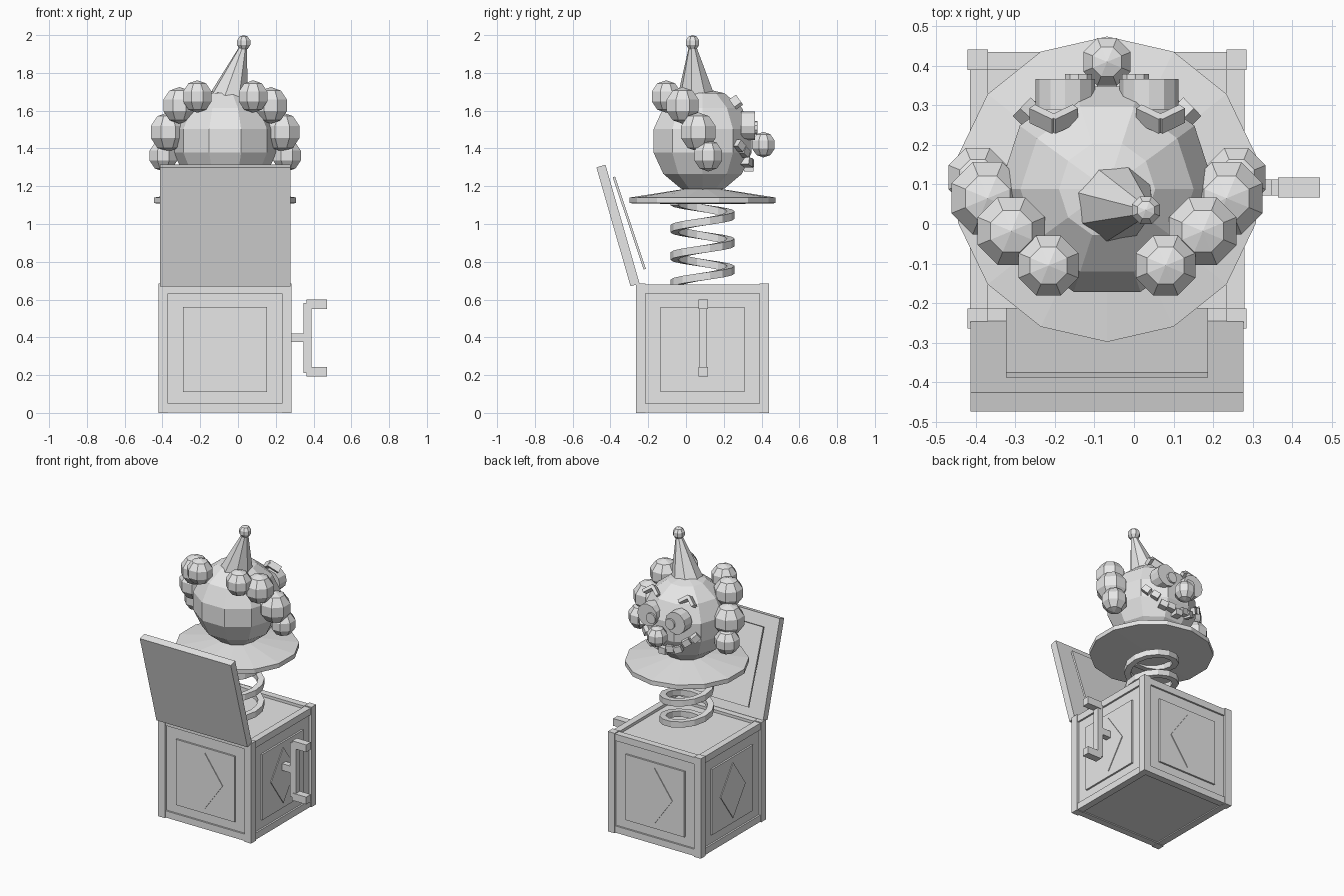
import bpy, bmesh, math
from mathutils import Vector, Matrix

if "Cube" in bpy.data.objects:
    bpy.data.objects.remove(bpy.data.objects["Cube"])

CX, CY = -0.068, 0.088          # vertical axis of the toy
grey = bpy.data.materials.new("plain grey")
grey.diffuse_color = (0.8, 0.8, 0.8, 1)
grey.use_nodes = True
grey.node_tree.nodes["Principled BSDF"].inputs["Base Color"].default_value = grey.diffuse_color


def finish(name, bm):
    bmesh.ops.recalc_face_normals(bm, faces=bm.faces)
    me = bpy.data.meshes.new(name)
    bm.to_mesh(me)
    bm.free()
    me.materials.append(grey)
    ob = bpy.data.objects.new(name, me)
    bpy.context.collection.objects.link(ob)
    return ob


def add_box(bm, center, size, rot=Matrix.Identity(4)):
    m = Matrix.Translation(center) @ rot @ Matrix.Diagonal((*size, 1))
    bmesh.ops.create_cube(bm, size=1, matrix=m)


def box(name, center, size, rot=Matrix.Identity(4)):
    bm = bmesh.new()
    add_box(bm, center, size, rot)
    return finish(name, bm)


def ball(name, center, r, seg, rings, turn=0):
    bm = bmesh.new()
    m = Matrix.Translation(center) @ Matrix.Rotation(math.radians(turn), 4, 'Z')
    bmesh.ops.create_uvsphere(bm, u_segments=seg, v_segments=rings, radius=r, matrix=m)
    return finish(name, bm)


def cone(name, a, b, r1, r2, seg):
    a, b = Vector(a), Vector(b)
    bm = bmesh.new()
    m = Matrix.Translation((a + b) / 2) @ (b - a).to_track_quat('Z', 'Y').to_matrix().to_4x4()
    bmesh.ops.create_cone(bm, cap_ends=True, segments=seg, radius1=r1, radius2=r2,
                          depth=(b - a).length, matrix=m)
    return finish(name, bm)


# Box body
box("box_body", (CX, CY, 0.335), (0.67, 0.67, 0.65))

# Corner posts and edge rails
bm = bmesh.new()
for sx in (-1, 1):
    for sy in (-1, 1):
        add_box(bm, (CX + sx * 0.327, CY + sy * 0.327, 0.3425), (0.051, 0.051, 0.685))
finish("corner_posts", bm)
bm = bmesh.new()
for z in (0.026, 0.656):
    for s in (-1, 1):
        add_box(bm, (CX + s * 0.324, CY, z), (0.046, 0.61, 0.046))
        add_box(bm, (CX, CY + s * 0.324, z), (0.61, 0.046, 0.046))
finish("edge_rails", bm)

# Raised side panels with diamonds
for k in range(4):
    turn = Matrix.Translation((CX, CY, 0.335)) @ Matrix.Rotation(k * math.pi / 2, 4, 'Z')
    panel = box("side_panel", (0, -0.337, 0), (0.445, 0.02, 0.45))
    panel.matrix_world = turn
    bm = bmesh.new()
    pts = [(0.135, 0), (0, 0.19), (-0.135, 0), (0, -0.19)]
    f = bm.faces.new([bm.verts.new((x, -0.34, z)) for x, z in pts])
    ex = bmesh.ops.extrude_face_region(bm, geom=[f])
    bmesh.ops.translate(bm, vec=(0, -0.012, 0),
                        verts=[v for v in ex["geom"] if isinstance(v, bmesh.types.BMVert)])
    finish("side_diamond", bm).matrix_world = turn

# Open lid with its inner panel
lean = Matrix.Rotation(math.radians(16), 4, 'X')
box("lid", (CX, -0.36, 0.992), (0.69, 0.05, 0.655), lean)
box("lid_panel", (CX, -0.30, 1.005), (0.51, 0.013, 0.515),
    Matrix.Rotation(math.radians(18.5), 4, 'X'))

# Crank
cy = CY + 0.004
box("crank_shaft", (0.31, cy, 0.397), (0.10, 0.04, 0.046))
box("crank_bar", (0.367, cy, 0.397), (0.042, 0.04, 0.37))
for z in (0.575, 0.217):
    box("crank_handle", (0.417, cy, z), (0.107, 0.05, 0.05))

# Flat-strip spring
bm = bmesh.new()
turns, steps, last = 3, 14, None
section = [(0.13, 0), (0.17, 0), (0.17, 0.04), (0.13, 0.04)]
n = turns * steps
for i in range(n + 1):
    a = 2 * math.pi * i / steps - math.pi / 2
    z0 = 0.665 + 0.435 * i / n
    ring = [bm.verts.new((CX + r * math.cos(a), CY + r * math.sin(a), z0 + z)) for r, z in section]
    if last:
        for j in range(4):
            k = (j + 1) % 4
            bm.faces.new((last[j], last[k], ring[k], ring[j]))
    if i in (0, n):
        bm.faces.new(ring)
    last = ring
finish("spring", bm)

# Ruffled collar: shallow 14-sided cone with a thick rim
bm = bmesh.new()
rings = []
for r, z in ((0.1, 1.105), (0.386, 1.11), (0.386, 1.14), (0.1, 1.185)):
    rings.append([bm.verts.new((CX + r * math.sin(2 * math.pi * i / 14),
                                CY + r * math.cos(2 * math.pi * i / 14), z)) for i in range(14)])
for lo, hi in zip(rings, rings[1:]):
    for i in range(14):
        j = (i + 1) % 14
        bm.faces.new((lo[i], lo[j], hi[j], hi[i]))
bm.faces.new(rings[0])
bm.faces.new(rings[-1])
finish("collar", bm)

# Head, hat and pompom
ball("head", (CX, CY, 1.44), 0.28, 10, 7, 90)
cone("hat", (-0.048, 0.055, 1.665), (0.03, 0.035, 1.94), 0.105, 0.02, 8)
ball("hat_pompom", (0.03, 0.035, 1.96), 0.04, 8, 5, 22.5)

# Hair puffs, eyes and brows on both sides
for s in (-1, 1):
    for dx, y, z, r in ((0.148, -0.105, 1.675, 0.086), (0.242, -0.018, 1.628, 0.097),
                        (0.302, 0.065, 1.487, 0.104), (0.327, 0.118, 1.362, 0.084)):
        ball("hair_puff", (CX + s * dx, y, z), r, 8, 5, 22.5)
    ex = CX + s * 0.106
    cone("eye", (ex, 0.29, 1.52), (ex, 0.366, 1.52), 0.075, 0.075, 12)
    px = CX + s * 0.072
    cone("pupil", (px, 0.36, 1.51), (px, 0.379, 1.51), 0.036, 0.036, 10)
    for t in (-1, 1):
        tilt = Matrix.Rotation(math.radians(35), 4, 'X') @ Matrix.Rotation(math.radians(t * 40), 4, 'Y')
        box("brow", (CX + s * 0.135 + t * 0.026, 0.265, 1.645), (0.075, 0.045, 0.022), tilt)

# Nose
ball("nose", (CX, 0.41, 1.42), 0.068, 8, 5, 22.5)

# Smile made of small blocks around the face
bm = bmesh.new()
for i in range(-4, 5):
    t = i / 4
    a = t * math.radians(46)
    z = 1.305 + 0.115 * t * t
    r = 0.245 + 0.03 * t * t
    c = (CX + r * math.sin(a), CY + r * math.cos(a), z + (0.012 if i % 2 else -0.006))
    rot = Matrix.Rotation(-a, 4, 'Z') @ Matrix.Rotation(-t * 0.7, 4, 'Y')
    add_box(bm, c, (0.05, 0.05, 0.042), rot)
finish("smile", bm)
